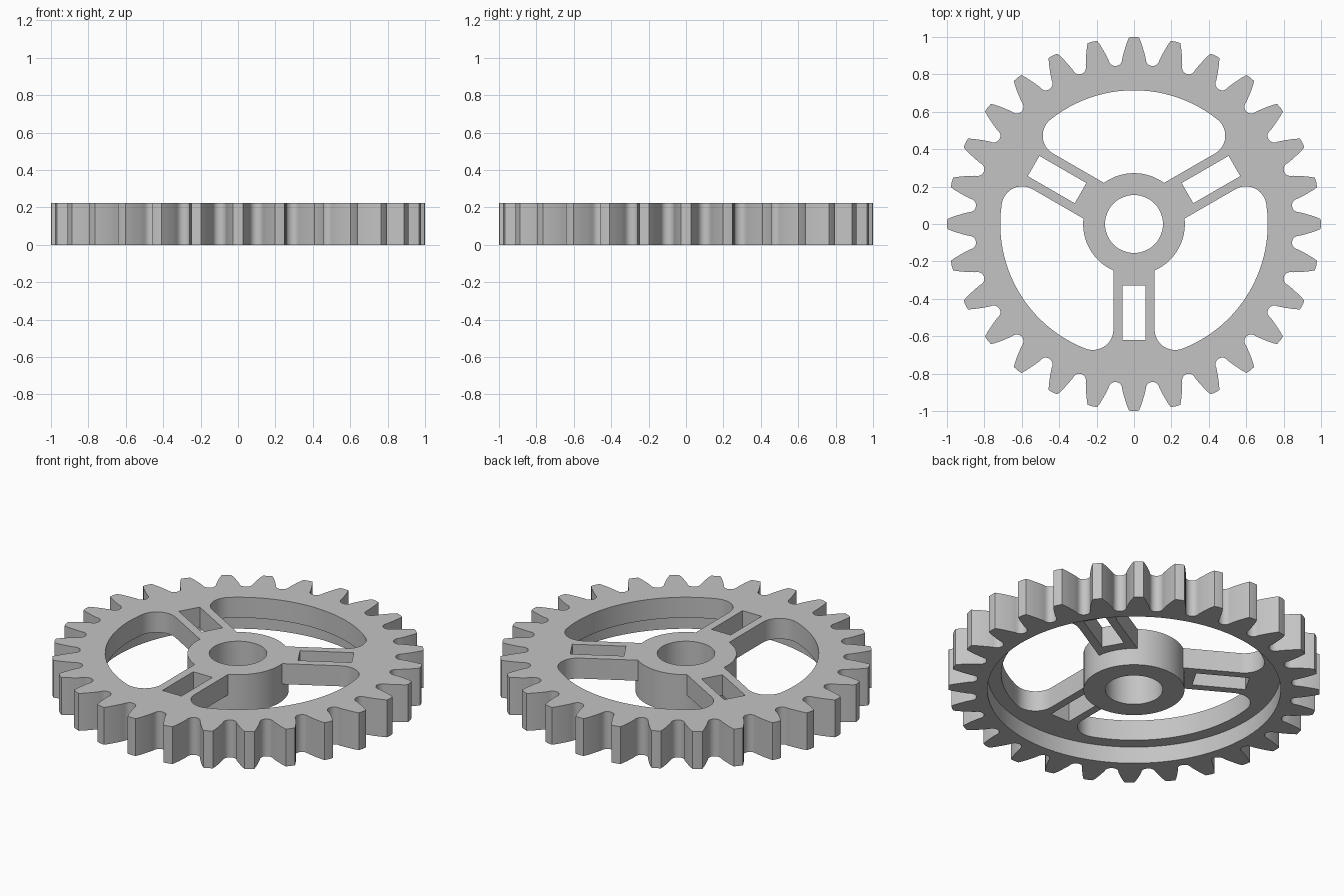
import bpy, bmesh, math
from math import cos, sin, radians, degrees, sqrt, asin, atan2

if "Cube" in bpy.data.objects:
    bpy.data.objects.remove(bpy.data.objects["Cube"])

TOP, WEB_Z = 0.222, 0.1            # top face, underside of the thin web
TEETH, ROOT, VALLEY_R = 28, 0.85, 0.037
RECESS, WEB_R, FILLET = 0.79, 0.715, 0.11
HUB, BORE, SPOKE = 0.272, 0.155, 0.11


def polar(r, deg):
    return (r * cos(radians(deg)), r * sin(radians(deg)))


def rotate(pts, deg):
    c, s = cos(radians(deg)), sin(radians(deg))
    return [(x * c - y * s, x * s + y * c) for x, y in pts]


def arc(r, a0, a1, n, cx=0.0, cy=0.0):
    return [(cx + r * cos(radians(a0 + (a1 - a0) * i / n)),
             cy + r * sin(radians(a0 + (a1 - a0) * i / n))) for i in range(n + 1)]


def circle(r, n):
    return arc(r, 0, 360, n)[:-1]


bm = bmesh.new()


def ring_edges(loop, z):
    vs = [bm.verts.new((x, y, z)) for x, y in loop]
    return [bm.edges.new((vs[i - 1], vs[i])) for i in range(len(vs))]


def cap(loops, z):
    edges = [e for lp in loops for e in ring_edges(lp, z)]
    bmesh.ops.triangle_fill(bm, use_beauty=True, edges=edges, normal=(0, 0, 1))


def wall(loop, z0, z1):
    lo = [bm.verts.new((x, y, z0)) for x, y in loop]
    hi = [bm.verts.new((x, y, z1)) for x, y in loop]
    for i in range(len(loop)):
        bm.faces.new((lo[i - 1], lo[i], hi[i], hi[i - 1]))


# toothed outline: tooth flanks joined by round valleys
flank = [(0.998, 0.026), (0.975, 0.036), (0.945, 0.046), (0.915, 0.055)]
step = 360 / TEETH
valley = rotate(arc(VALLEY_R, 270, 90, 8, ROOT + VALLEY_R, 0), step / 2)
tooth = [(x, -y) for x, y in reversed(flank)] + [(1.0, 0)] + flank + valley
outline = [p for k in range(TEETH) for p in rotate(tooth, k * step)]

# window between two spokes, built as half a path and mirrored about 60 degrees
b = degrees(asin(SPOKE / HUB))
fy = SPOKE + FILLET
fx = sqrt((WEB_R - FILLET) ** 2 - fy ** 2)
fa = degrees(atan2(fy, fx))
half = [polar(HUB, b)] + arc(FILLET, -90, fa, 12, fx, fy) + arc(WEB_R, fa, 60, 12)[1:]
mirrored = rotate([(x, -y) for x, y in reversed(half[:-1])], 120)
window = half + mirrored
hub_window_arc = arc(HUB, b, 120 - b, 16)
hub_spoke_arc = arc(HUB, 120 - b, 120 + b, 8)
window_closed = window + hub_window_arc[-2:0:-1]

angles = [30, 150, 270]
windows = [rotate(window_closed, a) for a in angles]
slots = [rotate([(0.33, -0.0625), (0.62, -0.0625), (0.62, 0.0625), (0.33, 0.0625)], a)
         for a in angles]
web_inner = [p for a in angles for p in rotate(window + hub_spoke_arc[1:-1], a)]
hub_loop = [p for a in angles for p in rotate(hub_window_arc + hub_spoke_arc[1:-1], a)]
bore, recess = circle(BORE, 48), circle(RECESS, 96)

# flat faces: top, rim underside, web underside, hub underside
cap([outline, bore] + windows + slots, TOP)
cap([outline, recess], 0)
cap([recess, web_inner] + slots, WEB_Z)
cap([hub_loop, bore], 0)

# upright walls
wall(outline, 0, TOP)
wall(bore, 0, TOP)
wall(recess, 0, WEB_Z)
wall(hub_loop, 0, WEB_Z)
for loop in windows + slots:
    wall(loop, WEB_Z, TOP)

bmesh.ops.remove_doubles(bm, verts=bm.verts[:], dist=1e-5)
bmesh.ops.recalc_face_normals(bm, faces=bm.faces[:])
mesh = bpy.data.meshes.new("gear_wheel")
bm.to_mesh(mesh)
bm.free()

gear = bpy.data.objects.new("gear_wheel", mesh)
bpy.context.collection.objects.link(gear)
steel = bpy.data.materials.new("light_grey_metal")
steel.diffuse_color = (0.55, 0.55, 0.55, 1)
steel.use_nodes = True
steel.node_tree.nodes["Principled BSDF"].inputs["Base Color"].default_value = steel.diffuse_color
mesh.materials.append(steel)

bpy.context.view_layer.objects.active = gear
gear.select_set(True)
bpy.ops.object.shade_smooth_by_angle(angle=radians(30))
